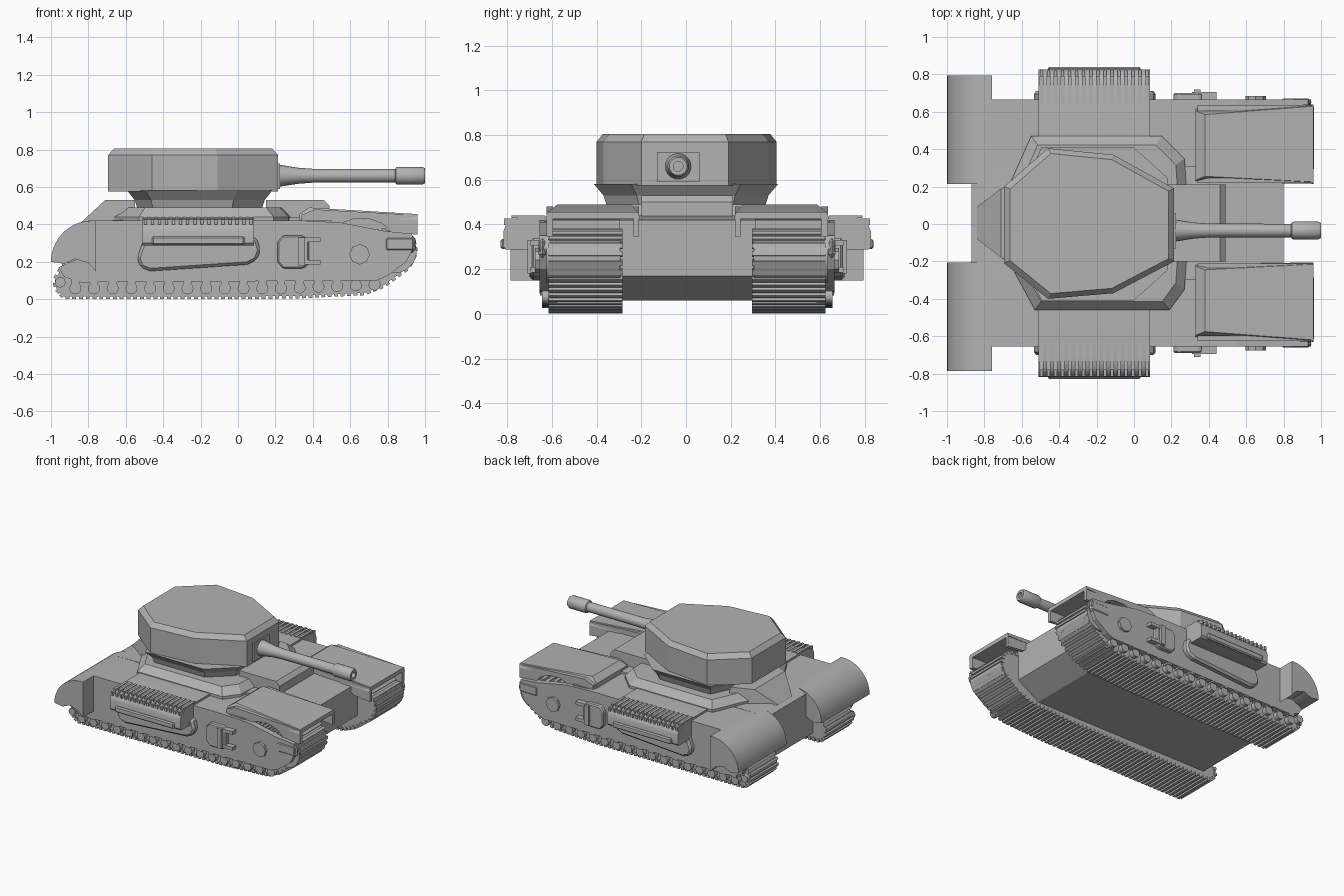
import bpy, bmesh, math
from mathutils import Vector

cube = bpy.data.objects.get("Cube")
if cube:
    bpy.data.objects.remove(cube)

grey = bpy.data.materials.new("armour_grey")
grey.use_nodes = True
grey.diffuse_color = (0.45, 0.45, 0.45, 1)
bsdf = grey.node_tree.nodes["Principled BSDF"]
bsdf.inputs["Base Color"].default_value = grey.diffuse_color
bsdf.inputs["Roughness"].default_value = 0.7


def finish(name, bm, smooth=False, bevel=0):
    bmesh.ops.recalc_face_normals(bm, faces=bm.faces)
    mesh = bpy.data.meshes.new(name)
    bm.to_mesh(mesh)
    bm.free()
    mesh.materials.append(grey)
    ob = bpy.data.objects.new(name, mesh)
    bpy.context.collection.objects.link(ob)
    if bevel:
        mod = ob.modifiers.new("bevel", 'BEVEL')
        mod.width, mod.segments, mod.limit_method = bevel, 1, 'ANGLE'
    if smooth:
        bpy.ops.object.select_all(action='DESELECT')
        ob.select_set(True)
        bpy.context.view_layer.objects.active = ob
        bpy.ops.object.shade_smooth_by_angle(angle=math.radians(35))
    return ob


def loft(name, rings, **kw):
    """Skin closed rings of points and cap both ends."""
    bm = bmesh.new()
    rows = [[bm.verts.new(p) for p in ring] for ring in rings]
    n = len(rows[0])
    for a, b in zip(rows, rows[1:]):
        for i in range(n):
            j = (i + 1) % n
            bm.faces.new((a[i], a[j], b[j], b[i]))
    bm.faces.new(rows[0])
    bm.faces.new(rows[-1])
    return finish(name, bm, **kw)


def side_prism(name, pts, y0, y1, **kw):
    """Extrude an (x, z) profile across y."""
    return loft(name, [[(x, y, z) for x, z in pts] for y in (y0, y1)], **kw)


def layers(name, outline, levels, **kw):
    """Stack a plan outline at (z, scale) levels about its middle."""
    xs, ys = zip(*outline)
    cx, cy = (min(xs) + max(xs)) / 2, (min(ys) + max(ys)) / 2
    return loft(name, [[(cx + (x - cx) * s, cy + (y - cy) * s, z) for x, y in outline]
                       for z, s in levels], **kw)


def circle(cx, cz, r, n=16):
    return [(cx + r * math.cos(math.tau * i / n), cz + r * math.sin(math.tau * i / n))
            for i in range(n)]


def add_box(bm, centre, size, angle=0):
    """Box turned about y, added to a shared mesh."""
    c, s = math.cos(angle), math.sin(angle)
    vs = bmesh.ops.create_cube(bm, size=1)["verts"]
    for v in vs:
        x, y, z = (v.co[i] * size[i] for i in range(3))
        v.co = Vector(centre) + Vector((x * c - z * s, y, x * s + z * c))


def box(name, x0, x1, y0, y1, z0, z1, **kw):
    return side_prism(name, [(x0, z0), (x1, z0), (x1, z1), (x0, z1)], y0, y1, **kw)


# Hull and deck
side_prism("hull", [(-.87, .06), (.62, .06), (.8, .17), (.8, .42), (.45, .44),
                    (-.8, .42), (-.87, .39)], -.3, .31)
box("deck", -.76, .5, -.635, .645, .36, .42)
loft("engine_cover", [[(-.84, -.08, .41), (-.84, .09, .41), (-.55, .3, .41), (-.55, -.3, .41)],
                      [(-.71, -.18, .53), (-.71, .19, .53), (-.55, .25, .53), (-.55, -.25, .53)]])
side_prism("driver_hood", [(.15, .42), (.49, .42), (.49, .5), (.46, .53), (.15, .53)], -.2, .21)

# Turret and its collar
collar = [(-.67, .2), (-.55, .47), (.15, .47), (.27, .35), (.28, .2),
          (.28, -.2), (.27, -.35), (.19, -.46), (-.53, -.46), (-.67, -.2)]
layers("turret_collar", collar, [(.41, 1), (.44, 1), (.49, .9)])
neck = [(-.6, .2), (-.5, .42), (0, .42), (.19, .25), (.19, -.25), (0, -.42), (-.5, -.42), (-.6, -.2)]
layers("turret_neck", neck, [(.48, .84), (.53, .88), (.58, .98)])
turret = [(-.695, .2), (-.46, .405), (-.11, .37), (.215, .19),
          (.215, -.2), (-.11, -.37), (-.46, -.4), (-.695, -.21)]
layers("turret", turret, [(.575, 1), (.77, 1), (.805, .93)])
box("mantlet", .19, .225, -.13, .06, .59, .725)

# Gun, turned about its axis
bore = [(.2, .062), (.25, .054), (.32, .043), (.4, .037), (.84, .036), (.845, .044), (.855, .048),
        (.985, .048), (1, .04), (1, .022), (.9, .022)]
loft("gun", [[(x, y - .035, z + .66) for y, z in circle(0, 0, r, 20)] for x, r in bore], smooth=True)

track = [(-.97, .055), (-.93, .014), (.3, .016), (.68, .035), (.78, .075), (.91, .17), (.95, .25),
         (.935, .32), (.88, .365), (.8, .37), (.65, .34), (-.8, .28), (-.94, .17), (-.98, .1)]
plate = [(-.76, .42), (.35, .42), (.55, .41), (.78, .365), (.93, .35), (.945, .29), (.9, .2),
         (.8, .125), (.74, .1), (-.84, .09), (-.93, .12), (-.96, .17), (-.85, .22)]
fender_wall = [(.34, .4), (.34, .45), (.41, .48), (.96, .45), (.96, .345), (.82, .36),
               (.77, .405), (.7, .43), (.62, .43), (.55, .405)]
pod = [(-.5, .33), (-.54, .22), (-.52, .17), (-.47, .15), (.05, .185), (.1, .21),
       (.12, .26), (.1, .33)]

for side, s in (("left", 1), ("right", -1)):
    def Y(y):
        return s * y + .005

    # Track with raised links
    side_prism("track_" + side, track, Y(.295), Y(.615))
    bm = bmesh.new()
    for (x0, z0), (x1, z1) in zip(track, track[1:] + track[:1]):
        a, length = math.atan2(z1 - z0, x1 - x0), math.hypot(x1 - x0, z1 - z0)
        n = max(1, round(length / .036))
        for i in range(n):
            t = (i + .5) / n
            add_box(bm, (x0 + (x1 - x0) * t, Y(.455), z0 + (z1 - z0) * t), (.021, .33, .027), a)
    finish("track_links_" + side, bm)

    # Road wheels with their caps, idler and sprocket
    for i in range(17):
        x, z = -.87 + i * .1, .058 + max(0, i - 11) * .004
        side_prism(f"road_wheel_{side}_{i}", circle(x, z, .032, 12), Y(.58), Y(.65), smooth=True)
        box(f"wheel_cap_{side}_{i}", x - .022, x + .022, Y(.6), Y(.658), z + .025, z + .057)
    side_prism("rear_roller_" + side, circle(-.95, .09, .028, 12), Y(.58), Y(.65), smooth=True)
    side_prism("idler_" + side, circle(.84, .255, .115, 24), Y(.3), Y(.63), smooth=True)
    side_prism("sprocket_" + side, circle(-.83, .235, .09, 24), Y(.3), Y(.635), smooth=True)
    side_prism("side_plate_" + side, plate, Y(.615), Y(.66))

    # Front fender, open below
    side_prism("fender_outer_wall_" + side, fender_wall, Y(.6), Y(.63))
    side_prism("fender_inner_wall_" + side, fender_wall, Y(.215), Y(.24))
    loft("fender_top_" + side, [
        [(x, Y(y0), z), (x, Y(y1), z), (x, Y(y1 - d), z + h), (x, Y(y0 + d), z + h)]
        for x, y0, y1, z, h, d in [(.33, .22, .61, .42, .035, .01), (.38, .22, .61, .44, .05, .03),
                                   (.96, .21, .635, .425, .03, .01)]])

    # Rear fender with a rounded back
    arc = [(-.78 - .22 * math.sin(t), .2 + .22 * math.cos(t))
           for t in (math.pi / 2 * i / 10 for i in range(11))]
    side_prism("rear_fender_" + side, [(-.76, .42)] + arc + [(-.93, .19), (-.87, .215), (-.8, .195),
               (-.76, .15)], Y(.21), Y(.79), smooth=True)

    # Louvred side intake, its ribs and rail
    profile = [(.46, .4), (.46, .435), (.72, .435), (.775, .425), (.81, .4), (.822, .37),
               (.822, .3), (.81, .287), (.64, .287)]
    loft("intake_" + side, [[(x, Y(y), z) for y, z in profile] for x in (-.51, .085)], smooth=True)
    bm = bmesh.new()
    for i in range(16):
        x = -.495 + i * .0377
        add_box(bm, (x, Y(.71), .434), (.02, .15, .012))
        add_box(bm, (x, Y(.797), .412), (.016, .045, .028))
    finish("intake_ribs_" + side, bm)
    box("intake_rail_" + side, -.46, .035, Y(.81), Y(.835), .29, .335, bevel=.008)
    side_prism("exhaust_pod_" + side, pod, Y(.64), Y(.705), bevel=.015)

    # Side hatch, clamp and round cover
    hatch = [(.24, .34), (.35, .34), (.38, .31), (.38, .19), (.35, .165), (.24, .165),
             (.21, .2), (.21, .305)]
    side_prism("side_hatch_" + side, hatch, Y(.65), Y(.695), bevel=.008)
    box("clamp_post_" + side, .32, .355, Y(.66), Y(.715), .18, .33)
    for z in (.185, .305):
        box("clamp_arm_" + side, .31, .44, Y(.65), Y(.7), z, z + .025)
    side_prism("round_cover_" + side, circle(.65, .24, .055, 8), Y(.65), Y(.68))
    box("front_bracket_" + side, .78, .95, Y(.63), Y(.665), .25, .34, bevel=.02)
